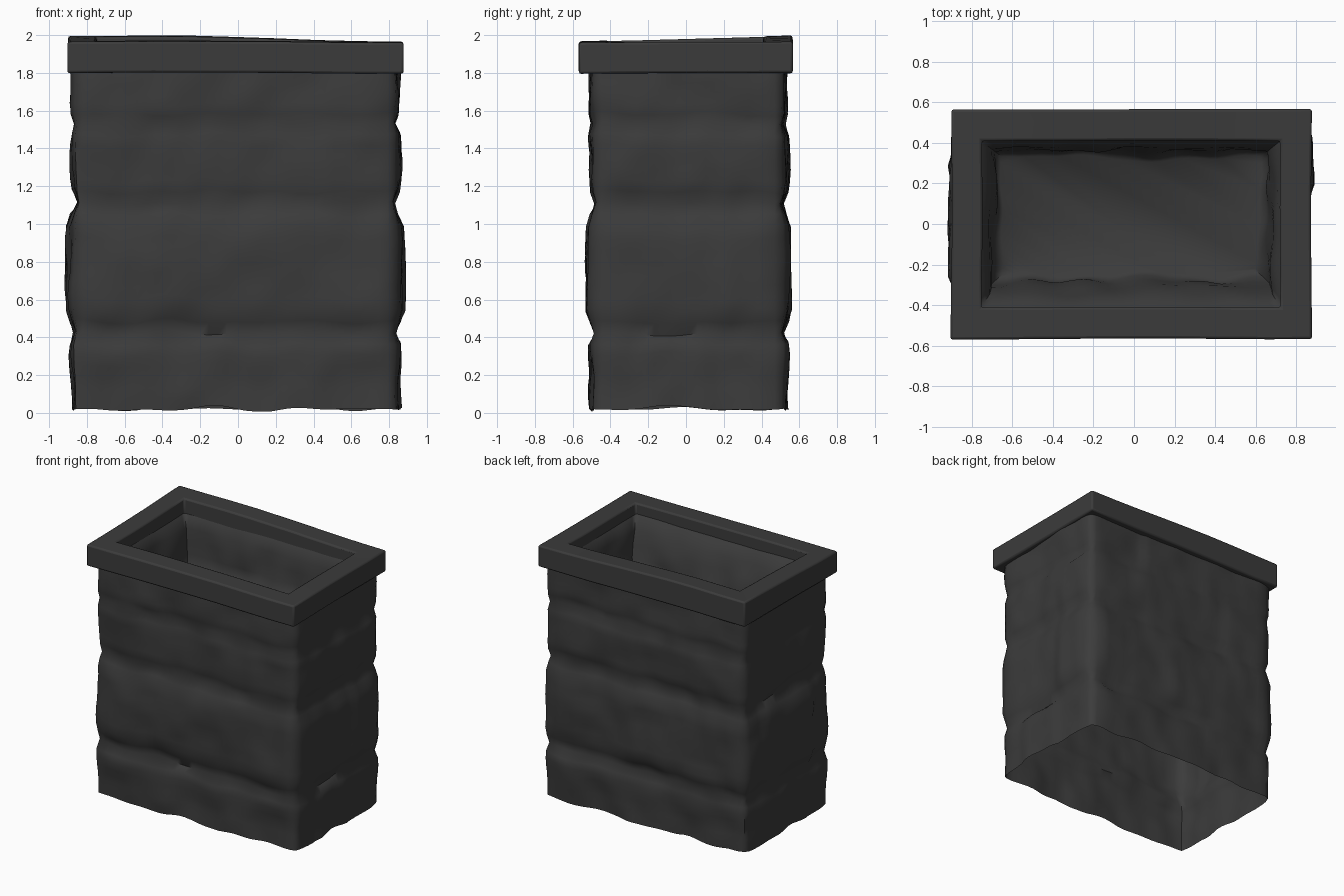
import bpy, bmesh, math, random
from mathutils import Vector, noise

random.seed(4)
if "Cube" in bpy.data.objects:
    bpy.data.objects.remove(bpy.data.objects["Cube"])

stone = bpy.data.materials.new("dark grey stone")
stone.use_nodes = True
GREY = (0.044, 0.044, 0.044, 1)
stone.diffuse_color = GREY
stone.node_tree.nodes["Principled BSDF"].inputs["Base Color"].default_value = GREY
stone.node_tree.nodes["Principled BSDF"].inputs["Roughness"].default_value = 0.9


def ring(x0, x1, y0, y1, nx=36, ny=22):
    """Rectangle loop, counter-clockwise: (point, outward direction, side, share along side)."""
    corners = [Vector((x0, y0)), Vector((x1, y0)), Vector((x1, y1)), Vector((x0, y1))]
    normals = [Vector((0, -1)), Vector((1, 0)), Vector((0, 1)), Vector((-1, 0))]
    out = []
    for side in range(4):
        a, b = corners[side], corners[(side + 1) % 4]
        n = nx if side % 2 == 0 else ny
        for i in range(n):
            d = normals[side] + (normals[side - 1] if i == 0 else Vector((0, 0)))
            out.append((a.lerp(b, i / n), d, side, i / n))
    return out


def skin(name, loops, closed=False, floor=False, angle=40):
    """Bridge a list of equal point loops into one smooth shaded object."""
    bm = bmesh.new()
    rows = [[bm.verts.new(p) for p in loop] for loop in loops]
    pairs = list(zip(rows, rows[1:]))
    if closed:
        pairs.append((rows[-1], rows[0]))
    for low, high in pairs:
        n = len(low)
        for i in range(n):
            j = (i + 1) % n
            bm.faces.new((low[i], low[j], high[j], high[i]))
    if floor:
        bm.faces.new(rows[-1])
        # a shaft is seen from within, so its faces look inward
        bmesh.ops.recalc_face_normals(bm, faces=bm.faces)
        if max(bm.faces, key=lambda f: len(f.verts)).normal.z < 0:
            bmesh.ops.reverse_faces(bm, faces=bm.faces)
    mesh = bpy.data.meshes.new(name)
    bm.to_mesh(mesh)
    bm.free()
    obj = bpy.data.objects.new(name, mesh)
    bpy.context.collection.objects.link(obj)
    mesh.materials.append(stone)
    bpy.ops.object.select_all(action='DESELECT')
    obj.select_set(True)
    bpy.context.view_layer.objects.active = obj
    bpy.ops.object.shade_smooth_by_angle(angle=math.radians(angle))
    return obj


def wobble(x, y, z, scale, amount):
    return noise.noise(Vector((x, y, z)) * scale) * amount


# Stone courses: bottom, top, bulge, and the joints along each side
courses = [(0.02, 0.42, 0.025), (0.42, 1.11, 0.045), (1.11, 1.53, 0.028), (1.53, 1.9, 0.018)]
joints = [[sorted((random.uniform(0.18, 0.4), random.uniform(0.6, 0.8))) for _ in range(4)]
          for _ in courses]
joints[0][0] = [0.21, 0.68]
joints[1][0] = [0.68, 0.95]
joints[3][0] = [0.24, 0.98]
offsets = [[[random.uniform(-0.01, 0.01) for _ in range(3)] for _ in range(4)]
           for _ in courses]

# Outer wall of rough blocks, open underneath
X0, X1, Y0, Y1 = -0.865, 0.84, -0.488, 0.515
wall_loops = []
for c, (z0, z1, bulge) in enumerate(courses):
    steps = 7 if z1 - z0 < 0.5 else 11
    for k in range(steps):
        t = k / steps
        z = z0 + (z1 - z0) * t
        # steep joint at the course edges, full face between
        face = min(1, 6 * min(t, 1 - t)) if (c or t > 0.5) else 0.8
        loop = []
        for p, d, side, s in ring(X0, X1, Y0, Y1):
            block = sum(s > j for j in joints[c][side])
            out = -0.012 + bulge * face + offsets[c][side][block]
            out += wobble(p.x, p.y, z, 3.2, 0.022) + wobble(p.x, p.y, z, 7, 0.012)
            # blocks fall back toward the corners of the wall
            reach = min(s, 1 - s) * (X1 - X0 if side % 2 == 0 else Y1 - Y0)
            near = max(0, 1 - reach / 0.1)
            out = out * (1 - 0.5 * near) - 0.012 * near * near
            dz = wobble(p.x, p.y, c, 4, 0.03)
            loop.append((p.x + d.x * out, p.y + d.y * out, z + max(dz, -0.012)))
        wall_loops.append(loop)
skin("block_wall", wall_loops, angle=62)


# Rim slab: a square ring with an uneven top
def slab_loop(x0, x1, y0, y1, z, top):
    loop = []
    for p, d, side, s in ring(x0, x1, y0, y1, 8, 5):
        h = z + wobble(p.x, p.y, 3, 1.8, 0.008)
        if top:
            back = (p.y + 0.57) / 1.14
            h += 0.03 * back * min(1, max(0, 0.75 - p.x * 0.9))
        e = wobble(p.x, p.y, 9, 1.5, 0.006)
        loop.append((p.x + d.x * e, p.y + d.y * e, h))
    return loop


outer = (-0.9, 0.875, -0.565, 0.565)
inner = (-0.75, 0.72, -0.41, 0.41)
rim = skin("rim_slab", [slab_loop(*inner, 1.8, False), slab_loop(*outer, 1.8, False),
                        slab_loop(*outer, 1.965, True), slab_loop(*inner, 1.965, True)],
           closed=True, angle=30)
bevel = rim.modifiers.new("soft_edges", 'BEVEL')
bevel.width = 0.012
bevel.segments = 2
bevel.limit_method = 'ANGLE'
bevel.angle_limit = math.radians(40)

# Rough inner hollow below the rim, with a floor: height, side inset, front inset, roughness
hollow = [(1.9, -0.03, -0.03, 0.0), (1.86, 0.01, 0.02, 0.008), (1.79, 0.035, 0.06, 0.02),
          (1.7, 0.05, 0.1, 0.03), (1.6, 0.06, 0.125, 0.04), (1.53, 0.07, 0.135, 0.04),
          (1.5, 0.1, 0.16, 0.03)]
hollow_loops = []
for z, side_in, front_in, rough in hollow:
    loop = []
    for p, d, side, s in ring(-0.745 + side_in, 0.715 - side_in,
                              -0.405 + front_in, 0.405 - side_in * 0.8):
        out = wobble(p.x, p.y, z, 5, rough)
        loop.append((p.x + d.x * out, p.y + d.y * out, z))
    hollow_loops.append(loop)
skin("inner_hollow", hollow_loops, floor=True, angle=60)
